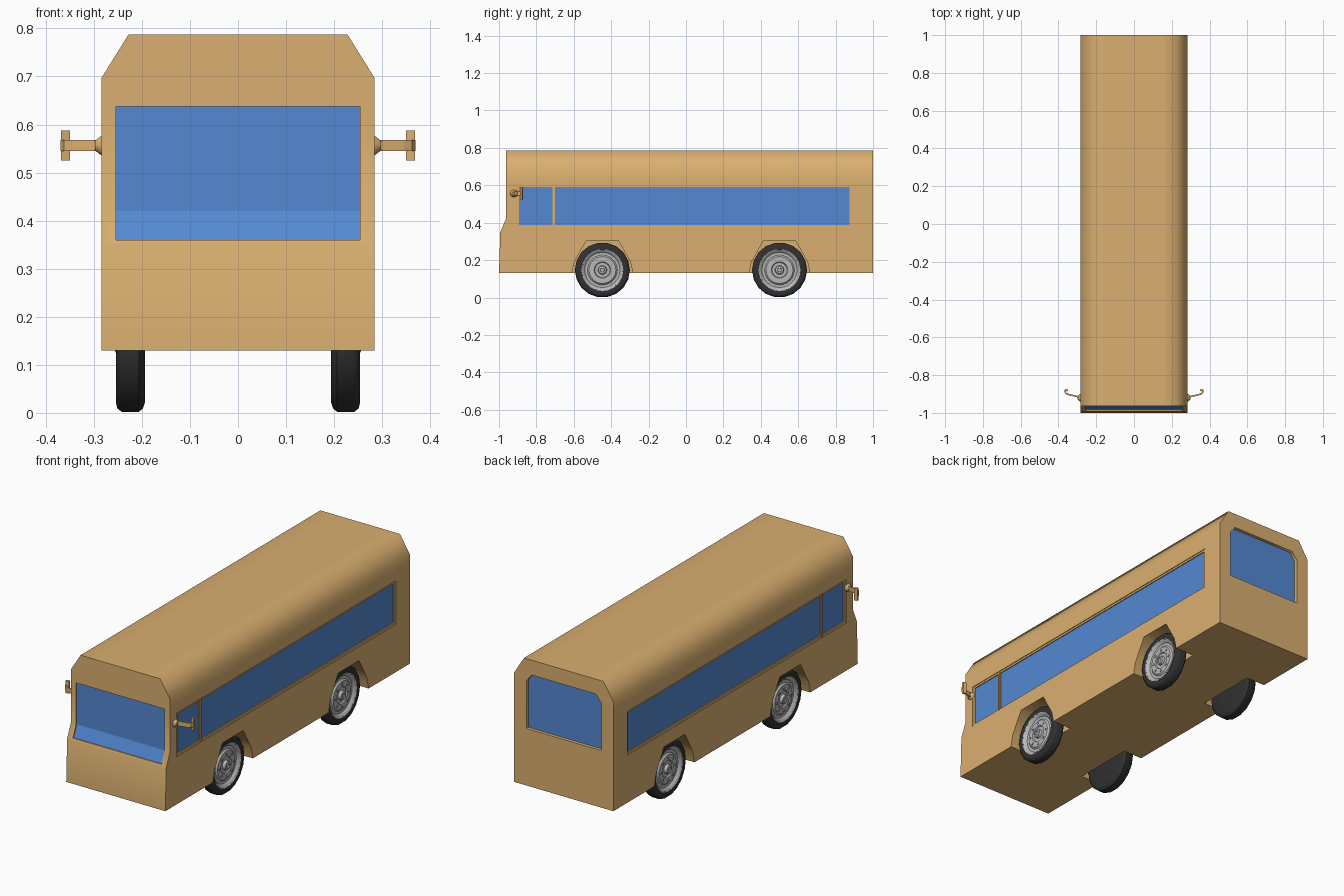
import bpy, bmesh, math
from mathutils import Vector

if "Cube" in bpy.data.objects:
    bpy.data.objects.remove(bpy.data.objects["Cube"])


def material(name, col):
    m = bpy.data.materials.new(name)
    m.diffuse_color = (*col, 1)
    m.use_nodes = True
    m.node_tree.nodes["Principled BSDF"].inputs["Base Color"].default_value = m.diffuse_color
    return m


TAN = material("tan paint", (0.70, 0.43, 0.16))
BLUE = material("blue glass", (0.09, 0.25, 0.65))
RUBBER = material("black rubber", (0.03, 0.03, 0.03))
METAL = material("light grey metal", (0.48, 0.48, 0.48))


def finish(bm, name, mat):
    bmesh.ops.remove_doubles(bm, verts=bm.verts, dist=1e-5)
    bmesh.ops.recalc_face_normals(bm, faces=bm.faces)
    me = bpy.data.meshes.new(name)
    bm.to_mesh(me)
    bm.free()
    ob = bpy.data.objects.new(name, me)
    bpy.context.collection.objects.link(ob)
    me.materials.append(mat)
    return ob


def prism(name, pts, axis, a, b, mat=TAN):
    """Extrude a 2D outline from a to b along an axis."""
    def place(p, t):
        u, v = p
        return {'x': (t, u, v), 'y': (u, t, v), 'z': (u, v, t)}[axis]
    bm = bmesh.new()
    r0 = [bm.verts.new(place(p, a)) for p in pts]
    r1 = [bm.verts.new(place(p, b)) for p in pts]
    bm.faces.new(r0)
    bm.faces.new(r1)
    n = len(pts)
    for i in range(n):
        j = (i + 1) % n
        bm.faces.new((r0[i], r0[j], r1[j], r1[i]))
    return finish(bm, name, mat)


def rect(u0, u1, v0, v1):
    return [(u0, v0), (u1, v0), (u1, v1), (u0, v1)]


def smooth(ob, deg):
    bpy.ops.object.select_all(action='DESELECT')
    ob.select_set(True)
    bpy.context.view_layer.objects.active = ob
    bpy.ops.object.shade_smooth_by_angle(angle=math.radians(deg))


def cut(ob, cutter):
    cutter.hide_render = True
    m = ob.modifiers.new("cut", 'BOOLEAN')
    m.operation = 'DIFFERENCE'
    m.solver = 'EXACT'
    m.object = cutter
    bpy.context.view_layer.objects.active = ob
    bpy.ops.object.modifier_apply(modifier=m.name)
    bpy.data.objects.remove(cutter)


def lathe(name, prof, cy, cz, side, mat, n):
    """Spin an (x, radius) profile round a wheel axle."""
    bm = bmesh.new()
    rings = []
    for x, r in prof:
        rings.append([bm.verts.new((side * x, cy + r * math.cos(2 * math.pi * k / n),
                                    cz + r * math.sin(2 * math.pi * k / n)))
                      for k in range(n)])
    for p, q in zip(rings, rings[1:]):
        for k in range(n):
            j = (k + 1) % n
            bm.faces.new((p[k], p[j], q[j], q[k]))
    bm.faces.new(rings[0])
    bm.faces.new(rings[-1])
    ob = finish(bm, name, mat)
    smooth(ob, 40)
    return ob


# Body shell: chamfered cross-section
half = [(0.284, 0.13), (0.284, 0.61), (0.284, 0.697), (0.228, 0.787), (0.15, 0.787)]
body = prism("bus_body", half + [(-x, z) for x, z in reversed(half)], 'y', -1, 1)

# Stepped nose
cut(body, prism("nose_cutter", [(-1.001, 0.1), (-0.993, 0.35), (-0.963, 0.42),
                                (-0.963, 0.9), (-1.1, 0.9), (-1.1, 0.1)], 'x', -0.4, 0.4))

# Windscreen recess and glass follow the nose slope
cut(body, prism("windscreen_cutter", [(-1.1, 0.36), (-0.979, 0.36), (-0.953, 0.42),
                                      (-0.953, 0.637), (-1.1, 0.637)], 'x', -0.254, 0.254))
prism("windscreen", [(-0.983, 0.358), (-0.957, 0.42), (-0.957, 0.64), (-0.945, 0.64),
                     (-0.945, 0.42), (-0.971, 0.358)], 'x', -0.256, 0.256, BLUE)

# Rear window with clipped upper corners
rear = [(-0.215, 0.425), (0.215, 0.425), (0.215, 0.67),
        (0.185, 0.71), (-0.185, 0.71), (-0.215, 0.67)]
cut(body, prism("rear_cutter", rear, 'y', 0.98, 1.1))
prism("rear_window", rear, 'y', 0.965, 0.983, BLUE)

AXLES = {"front": -0.447, "rear": 0.5}
WZ = 0.147
arch = [(-0.17, 0.1), (-0.15, 0.19), (-0.085, 0.305), (0.085, 0.305), (0.15, 0.19), (0.17, 0.1)]
for side, label in ((1, "right"), (-1, "left")):
    # Side windows in stepped frames
    for part, y0, y1, g0, g1 in (("cab", -0.908, -0.71, -0.894, -0.714),
                                 ("passenger", -0.704, 0.886, -0.700, 0.874)):
        cut(body, prism("c", rect(y0, y1, 0.376, 0.602), 'x', side * 0.280, side * 0.4))
        cut(body, prism("c", rect(g0, g1, 0.388, 0.592), 'x', side * 0.272, side * 0.4))
        prism(f"{label}_{part}_window", rect(g0, g1, 0.388, 0.592), 'x',
              side * 0.264, side * 0.275, BLUE)

    for end, cy in AXLES.items():
        # Wheel arch
        cut(body, prism("c", [(cy + u, v) for u, v in arch], 'x', side * 0.175, side * 0.4))
        # Tyre, rim and bolts
        name = f"{end}_{label}"
        lathe(name + "_tyre", [(0.194, 0.05), (0.194, 0.128), (0.198, 0.140), (0.206, 0.147),
                               (0.242, 0.147), (0.251, 0.140), (0.254, 0.128), (0.252, 0.110),
                               (0.230, 0.108), (0.230, 0.05)], cy, WZ, side, RUBBER, 18)
        lathe(name + "_rim", [(0.228, 0.110), (0.253, 0.112), (0.249, 0.103), (0.238, 0.094),
                              (0.238, 0.080), (0.246, 0.072), (0.246, 0.044), (0.240, 0.040),
                              (0.240, 0.024), (0.255, 0.021), (0.257, 0.012), (0.252, 0.010)],
              cy, WZ, side, METAL, 24)
        for k in range(8):
            a = 2 * math.pi * k / 8
            lathe(f"{name}_bolt_{k}", [(0.244, 0.006), (0.250, 0.006)],
                  cy + 0.058 * math.cos(a), WZ + 0.058 * math.sin(a), side, METAL, 6)

    # Mirror: curved flat arm, flared base and small head
    path = [Vector(p) for p in ((0.278, -0.926), (0.302, -0.917), (0.345, -0.908),
                                (0.362, -0.900), (0.369, -0.886))]
    off = Vector((-0.003, 0.008))
    outline = path + [p + off for p in reversed(path)]
    prism(f"{label}_mirror_arm", [(side * p.x, p.y) for p in outline], 'z', 0.545, 0.568)
    lathe(f"{label}_mirror_base", [(0.280, 0.022), (0.286, 0.020), (0.298, 0.010)],
          -0.920, 0.556, side, TAN, 10)
    prism(f"{label}_mirror_head", [(side * x, y) for x, y in
                                   ((0.350, -0.884), (0.368, -0.888), (0.368, -0.876), (0.352, -0.872))],
          'z', 0.525, 0.588)

smooth(body, 62)
